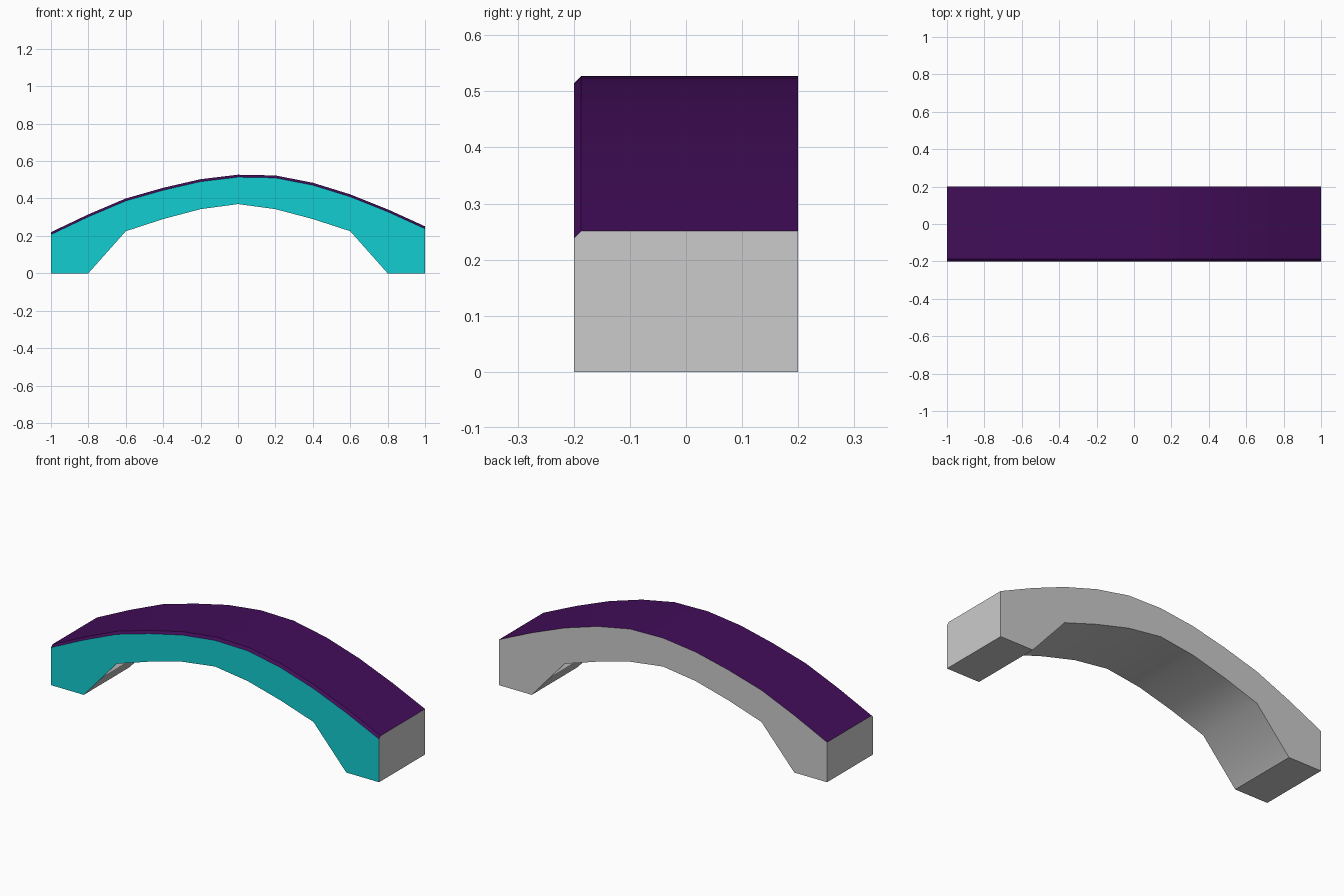
import bpy
import bmesh

if "Cube" in bpy.data.objects:
    bpy.data.objects.remove(bpy.data.objects["Cube"])

HALF_DEPTH = 0.2
CHAMFER = 0.013

# Heights every 0.2 units along x: the deck leans slightly right, the arch below is symmetric
deck = [0.22, 0.315, 0.40, 0.457, 0.503, 0.527, 0.523, 0.484, 0.422, 0.342, 0.251]
half_arch = [0, 0, 0.225, 0.29, 0.343]
arch = half_arch + [0.37] + half_arch[::-1]


def material(name, color):
    mat = bpy.data.materials.new(name)
    mat.diffuse_color = (*color, 1)
    mat.use_nodes = True
    mat.node_tree.nodes["Principled BSDF"].inputs["Base Color"].default_value = mat.diffuse_color
    return mat


# Cross-sections: bottom front, bottom back, top back, chamfer top, chamfer bottom
bm = bmesh.new()
sections = []
for i, (top, low) in enumerate(zip(deck, arch)):
    x = -1 + 0.2 * i
    ring = [(-HALF_DEPTH, low), (HALF_DEPTH, low), (HALF_DEPTH, top),
            (-HALF_DEPTH + CHAMFER, top), (-HALF_DEPTH, top - CHAMFER)]
    sections.append([bm.verts.new((x, y, z)) for y, z in ring])

# Skin between sections: underside, back, deck, chamfer, front
GREY, PURPLE, TEAL = 0, 1, 2
strip_materials = [GREY, GREY, PURPLE, PURPLE, TEAL]
for a, b in zip(sections, sections[1:]):
    for j, index in enumerate(strip_materials):
        k = (j + 1) % 5
        face = bm.faces.new((a[j], a[k], b[k], b[j]))
        face.material_index = index

# End caps
bm.faces.new(sections[0])
bm.faces.new(sections[-1])
bmesh.ops.recalc_face_normals(bm, faces=bm.faces)

mesh = bpy.data.meshes.new("arched_bridge")
bm.to_mesh(mesh)
bm.free()
mesh.materials.append(None)
mesh.materials.append(material("deck_purple", (0.054, 0.004, 0.1)))
mesh.materials.append(material("front_teal", (0.006, 0.61, 0.63)))

bridge = bpy.data.objects.new("arched_bridge", mesh)
bpy.context.collection.objects.link(bridge)
bpy.context.view_layer.objects.active = bridge
bridge.select_set(True)
bpy.ops.object.shade_smooth_by_angle(angle=0.6)
